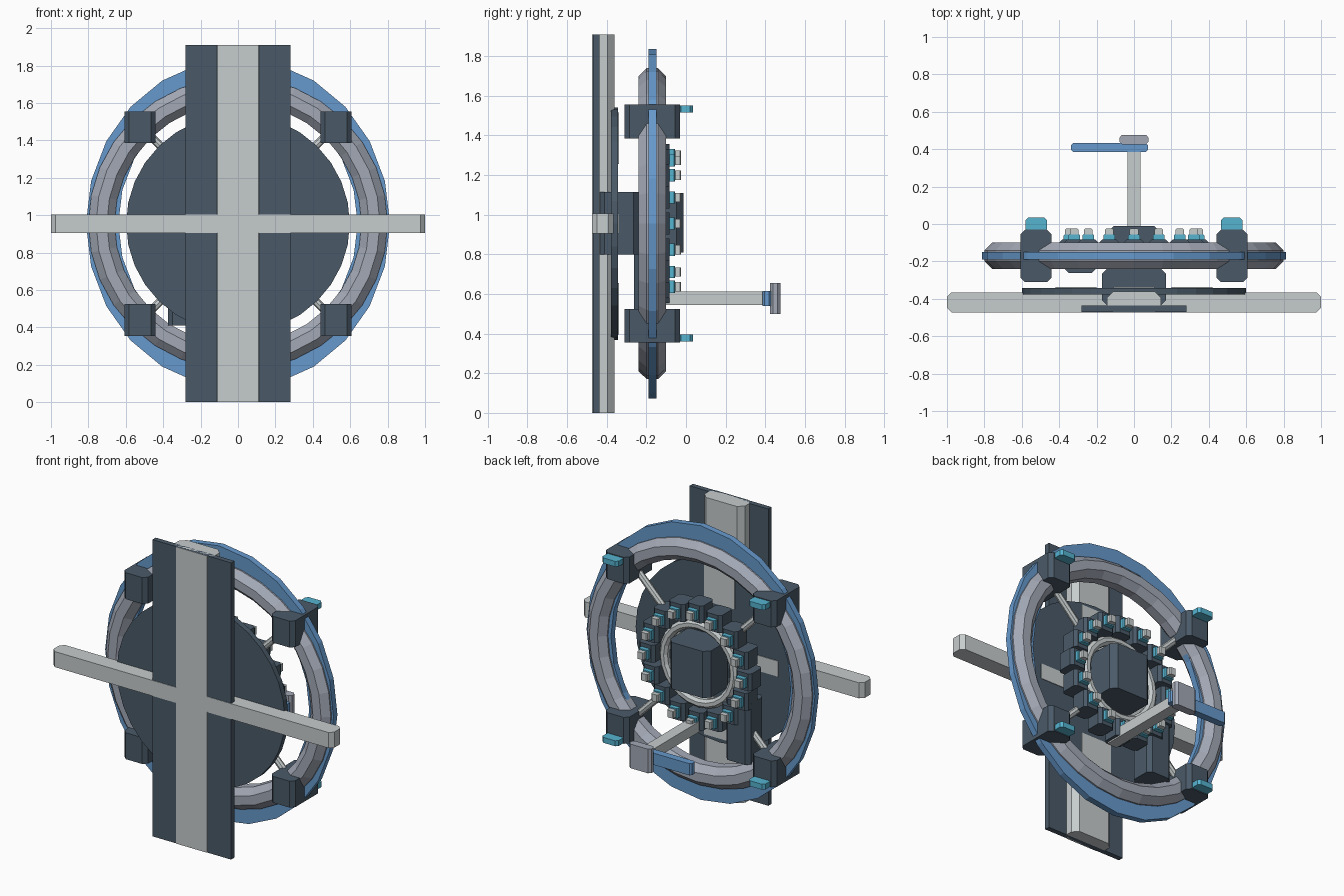
import bpy, bmesh, math
from mathutils import Vector

if "Cube" in bpy.data.objects:
    bpy.data.objects.remove(bpy.data.objects["Cube"])

CZ = 0.955  # height of the wheel centre


def material(name, hexa):
    def lin(c):
        return c / 12.92 if c < 0.04045 else ((c + 0.055) / 1.055) ** 2.4
    m = bpy.data.materials.new(name)
    m.diffuse_color = [lin(int(hexa[i:i + 2], 16) / 255) for i in (0, 2, 4)] + [1]
    m.use_nodes = True
    m.node_tree.nodes["Principled BSDF"].inputs["Base Color"].default_value = m.diffuse_color
    return m


DARK = material("dark slate", "4a5a68")
LIGHT = material("pale grey", "c6cccd")
BLUE = material("blue", "6699cc")
GREY = material("steel grey", "a3a9b6")
TEAL = material("teal", "55b3d0")


def finish(bm, name, mat):
    bmesh.ops.recalc_face_normals(bm, faces=bm.faces)
    me = bpy.data.meshes.new(name)
    bm.to_mesh(me)
    bm.free()
    me.materials.append(mat)
    ob = bpy.data.objects.new(name, me)
    bpy.context.collection.objects.link(ob)
    return ob


def box(name, mat, x, y, z, chamfer=0.0):
    """Upright prism from min/max ranges, vertical edges chamfered."""
    bm = bmesh.new()
    c = chamfer
    pts = [(x[0] + c, y[0]), (x[1] - c, y[0]), (x[1], y[0] + c), (x[1], y[1] - c),
           (x[1] - c, y[1]), (x[0] + c, y[1]), (x[0], y[1] - c), (x[0], y[0] + c)]
    if not c:
        pts = [(x[0], y[0]), (x[1], y[0]), (x[1], y[1]), (x[0], y[1])]
    face = bm.faces.new([bm.verts.new((a, b, z[0])) for a, b in pts])
    top = bmesh.ops.extrude_face_region(bm, geom=[face])["geom"]
    bmesh.ops.translate(bm, vec=(0, 0, z[1] - z[0]),
                        verts=[v for v in top if isinstance(v, bmesh.types.BMVert)])
    return finish(bm, name, mat)


def ring(name, mat, profile, n, sz=1.0):
    """Sweep a closed (radius, y) profile around the wheel axis."""
    bm = bmesh.new()
    loops = []
    for i in range(n):
        a = 2 * math.pi * i / n
        loops.append([bm.verts.new((r * math.cos(a), y, CZ + sz * r * math.sin(a)))
                      for r, y in profile])
    k = len(profile)
    for i in range(n):
        p, q = loops[i], loops[(i + 1) % n]
        for j in range(k):
            bm.faces.new((p[j], q[j], q[(j + 1) % k], p[(j + 1) % k]))
    return finish(bm, name, mat)


def octagon(r, y, s):
    s /= math.cos(math.pi / 8)
    return [(r + s * math.cos(math.pi / 8 + i * math.pi / 4),
             y + s * math.sin(math.pi / 8 + i * math.pi / 4)) for i in range(8)]


def rod(name, mat, a, b, radius, sides=8):
    a, b = Vector(a), Vector(b)
    bm = bmesh.new()
    bmesh.ops.create_cone(bm, cap_ends=True, segments=sides, radius1=radius,
                          radius2=radius, depth=(b - a).length)
    ob = finish(bm, name, mat)
    ob.rotation_euler = (b - a).to_track_quat('Z', 'Y').to_euler()
    ob.location = (a + b) / 2
    return ob


# front cross: backing panel, mast and crossbeam
box("back_panel", DARK, (-.28, .28), (-.47, -.437), (0, 1.91))
box("mast", LIGHT, (-.145, .145), (-.473, -.36), (0, 1.91), .035)
box("crossbeam", LIGHT, (-1, 1), (-.473, -.365), (.905, 1.005), .025)

# large disc with exposed cross areas on its inner side
bm = bmesh.new()
bmesh.ops.create_cone(bm, cap_ends=True, segments=32, radius1=.598, radius2=.598, depth=.036)
disc = finish(bm, "large_disc", DARK)
disc.rotation_euler.x = math.pi / 2
disc.location = (0, -.36, CZ)
disc.scale.y = .98
for s in (-1, 1):
    zs = sorted((CZ + s * .3, CZ + s * .56))
    box("mast_inlay", LIGHT, (-.11, .11), (-.345, -.338), zs)
    xs = sorted((s * .2, s * .42))
    box("beam_inlay", LIGHT, xs, (-.345, -.338), (.905, 1.005))

# wheel: steel tube and flat blue rim
ring("wheel_tube", GREY, octagon(.73, -.17, .07), 32, .98)
ring("blue_rim", BLUE, [(.64, -.19), (.813, -.19), (.813, -.15), (.64, -.15)], 24, 1.085)

# hub
box("hub_mount", DARK, (-.17, .17), (-.44, -.235), (.80, 1.115), .03)
box("hub_core", DARK, (-.145, .145), (-.25, -.012), (.81, 1.11), .035)
ring("hub_collar", LIGHT, octagon(.25, -.14, .028), 24)

# circle of small modules
for i in range(16):
    a = i * math.pi / 8
    x, z = .345 * math.cos(a), CZ + .345 * math.sin(a)
    for name, mat, h, y, c in (("module_body", DARK, .056, (-.21, -.083), .018),
                               ("module_plate", TEAL, .031, (-.09, -.055), .006),
                               ("module_cap", LIGHT, .023, (-.06, -.025), .006)):
        box(name, mat, (x - h, x + h), y, (z - h, z + h), c)

# corner clamps, lamps and struts
for sx in (-1, 1):
    for sz in (-1, 1):
        def span(s, a, b, o=0):
            return sorted((o + s * a, o + s * b))
        box("clamp", DARK, span(sx, .44, .608), (-.31, -.03), span(sz, .43, .6, CZ), .025)
        box("lamp", TEAL, span(sx, .465, .58), (-.04, .035), span(sz, .56, .595, CZ), .015)
        rod("strut", LIGHT, (sx * .2, -.17, CZ + sz * .2), (sx * .48, -.17, CZ + sz * .48), .022)

# lower side box
box("side_box", DARK, (-.375, -.2), (-.262, -.1), (.41, .8), .025)

# rear arm with blue handle and end block
box("arm", LIGHT, (-.036, .036), (-.2, .40), (.545, .612), .008)
box("handle", BLUE, (-.338, .075), (.385, .432), (.54, .615), .012)
box("arm_block", GREY, (-.078, .078), (.425, .477), (.5, .655), .015)
